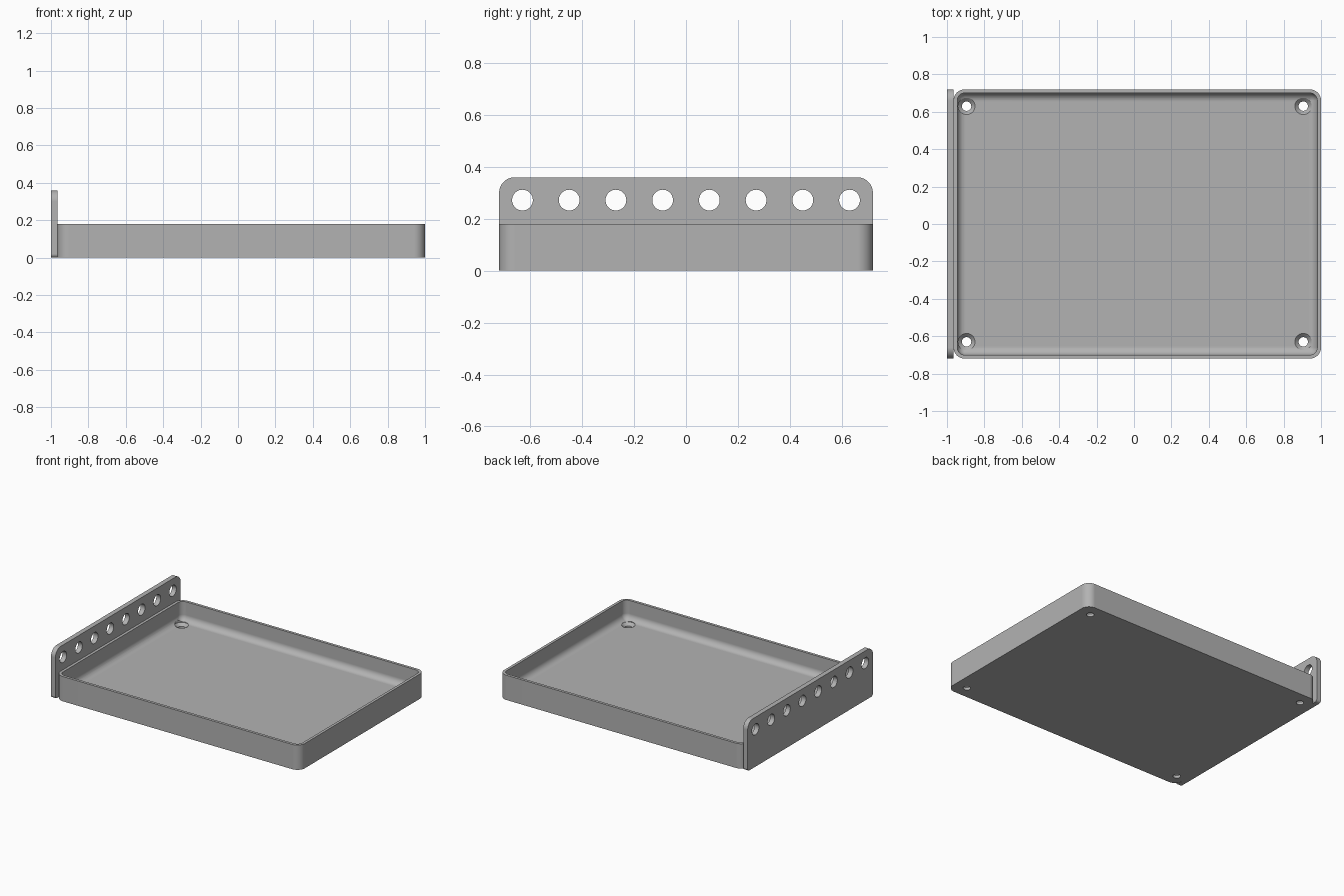
import bpy, bmesh
from math import sin, cos, pi, radians
from mathutils import Matrix

cube = bpy.data.objects.get("Cube")
if cube:
    bpy.data.objects.remove(cube, do_unlink=True)

grey = bpy.data.materials.new("plain grey")
grey.use_nodes = True
colour = (0.45, 0.45, 0.45, 1)
grey.diffuse_color = colour
grey.node_tree.nodes["Principled BSDF"].inputs["Base Color"].default_value = colour


def rounded_rect(x0, x1, y0, y1, radii, steps=10):
    """Outline, anticlockwise from the upper right corner."""
    corners = [(x1, y1, -1, -1), (x0, y1, 1, -1), (x0, y0, 1, 1), (x1, y0, -1, 1)]
    pts = []
    for k, ((x, y, sx, sy), r) in enumerate(zip(corners, radii)):
        for i in range(steps + 1):
            a = (k + i / steps) * pi / 2
            pts.append((x + sx * r + r * cos(a), y + sy * r + r * sin(a)))
    return pts


def loft(name, rings):
    """Skin a stack of equal-length rings and cap both ends."""
    bm = bmesh.new()
    loops = [[bm.verts.new(p) for p in ring] for ring in rings]
    n = len(loops[0])
    for a, b in zip(loops, loops[1:]):
        for i in range(n):
            j = (i + 1) % n
            bm.faces.new((a[i], a[j], b[j], b[i]))
    bm.faces.new(loops[0][::-1])
    bm.faces.new(loops[-1])
    bmesh.ops.recalc_face_normals(bm, faces=bm.faces)
    mesh = bpy.data.meshes.new(name)
    bm.to_mesh(mesh)
    bm.free()
    mesh.materials.append(grey)
    obj = bpy.data.objects.new(name, mesh)
    bpy.context.collection.objects.link(obj)
    return obj


def turned(name, profile, matrix, sides=40):
    """Solid of revolution from (radius, height) pairs."""
    rings = [[matrix @ Matrix.Rotation(2 * pi * i / sides, 4, 'Z') @ Matrix.Translation((r, 0, h))
              for i in range(sides)] for r, h in profile]
    return loft(name, [[m.translation for m in ring] for ring in rings])


def finish(obj, cutters):
    """Drill the holes, then smooth the curved faces."""
    bpy.ops.object.select_all(action='DESELECT')
    bpy.context.view_layer.objects.active = obj
    obj.select_set(True)
    for c in cutters:
        mod = obj.modifiers.new("hole", 'BOOLEAN')
        mod.operation, mod.solver, mod.object = 'DIFFERENCE', 'EXACT', c
        bpy.ops.object.modifier_apply(modifier=mod.name)
        bpy.data.objects.remove(c, do_unlink=True)
    bpy.ops.object.shade_smooth_by_angle(angle=radians(30))
    mod = obj.modifiers.new("even shading", 'WEIGHTED_NORMAL')
    mod.keep_sharp = True


# Tray: outer wall, thin rim, inner wall and filleted floor
LEFT, RIGHT, HALF, HEIGHT = -0.965, 1.0, 0.72, 0.18
CORNER, WALL, FLOOR, FILLET = 0.06, 0.02, 0.04, 0.045


def tray_ring(inset, z):
    r = max(CORNER - inset, 0.004)
    pts = rounded_rect(LEFT + inset, RIGHT - inset, -HALF + inset, HALF - inset, [r] * 4)
    return [(x, y, z) for x, y in pts]


rings = [tray_ring(0, 0), tray_ring(0, HEIGHT), tray_ring(WALL, HEIGHT)]
for i in range(9):
    a = i / 8 * pi / 2
    rings.append(tray_ring(WALL + FILLET * (1 - cos(a)), FLOOR + FILLET * (1 - sin(a))))
tray = loft("tray", rings)

# Countersunk screw holes in the four floor corners
screw = [(0.025, -0.05), (0.025, FLOOR - 0.02), (0.045, FLOOR), (0.045, HEIGHT / 2 + 0.03)]
finish(tray, [turned("screw_cutter", screw, Matrix.Translation((x, y, 0)))
              for x in (-0.895, 0.905) for y in (-0.63, 0.63)])

# Upright plate on the right-hand end, with a row of round holes
outline = rounded_rect(-HALF, HALF, 0, 0.36, (0.06, 0.06, 0.02, 0.02))
plate = loft("hole_plate", [[(x, y, z) for y, z in outline] for x in (-1, LEFT)])
turn = Matrix.Rotation(pi / 2, 4, 'Y')
finish(plate, [turned("row_cutter", [(0.04, -0.1), (0.04, 0.1)],
                      Matrix.Translation((-0.98, -0.63 + 0.18 * i, 0.272)) @ turn)
               for i in range(8)])
